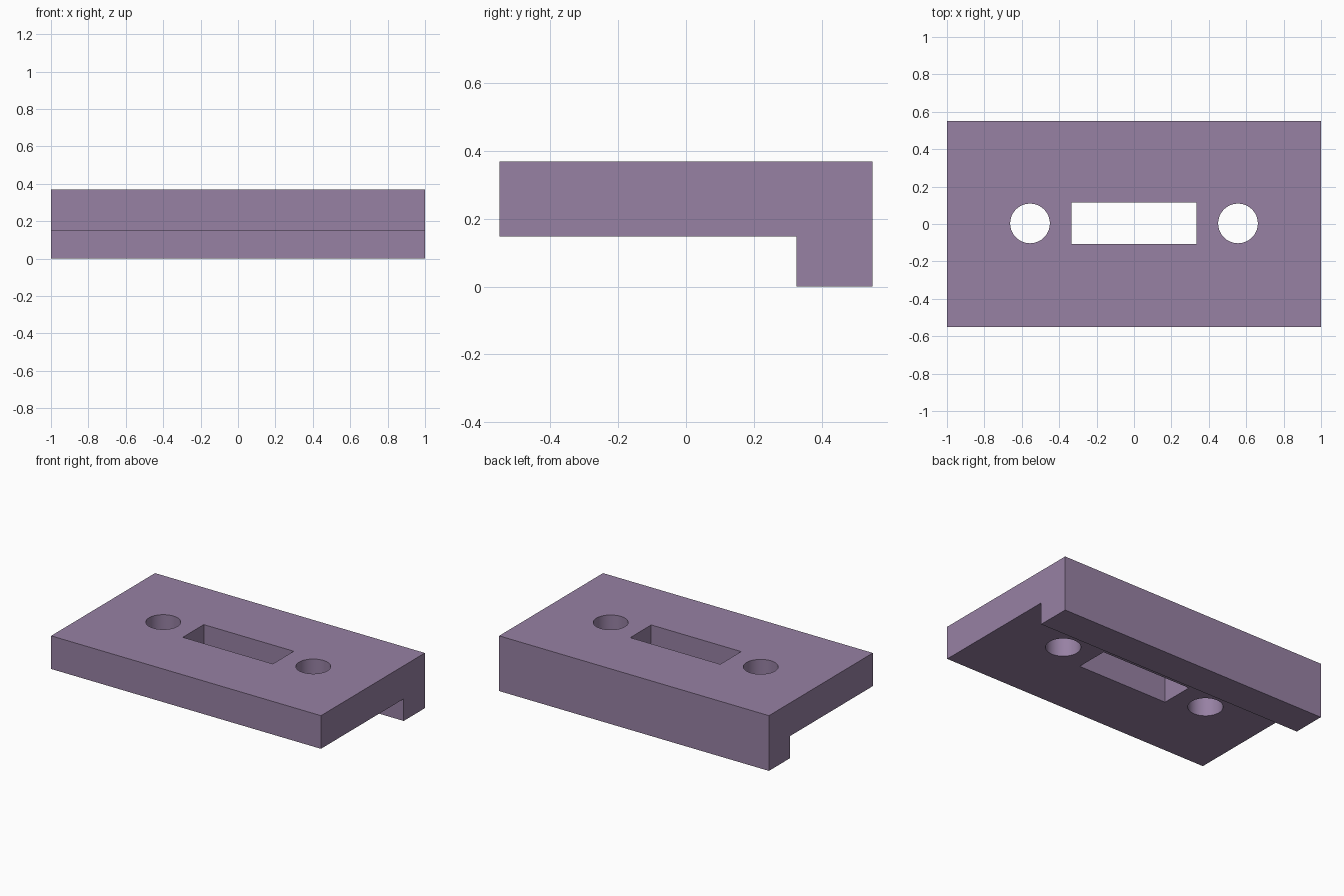
import bpy, bmesh

if "Cube" in bpy.data.objects:
    bpy.data.objects.remove(bpy.data.objects["Cube"])

CUT_Y = 0.003       # centre line of the openings
HOLE_X, HOLE_R = 0.556, 0.106


def extruded_profile(name, profile, half_width):
    """Extrude a (y, z) outline along x."""
    bm = bmesh.new()
    face = bm.faces.new([bm.verts.new((-half_width, y, z)) for y, z in profile])
    moved = bmesh.ops.extrude_face_region(bm, geom=[face])["geom"]
    verts = [v for v in moved if isinstance(v, bmesh.types.BMVert)]
    bmesh.ops.translate(bm, verts=verts, vec=(2 * half_width, 0, 0))
    bmesh.ops.recalc_face_normals(bm, faces=bm.faces)
    mesh = bpy.data.meshes.new(name)
    bm.to_mesh(mesh)
    bm.free()
    obj = bpy.data.objects.new(name, mesh)
    bpy.context.collection.objects.link(obj)
    return obj


def cut(target, cutter):
    """Subtract the cutter from the target, then remove the cutter."""
    cutter.hide_render = True
    mod = target.modifiers.new("opening", 'BOOLEAN')
    mod.operation, mod.solver, mod.object = 'DIFFERENCE', 'EXACT', cutter
    bpy.ops.object.select_all(action='DESELECT')
    bpy.context.view_layer.objects.active = target
    target.select_set(True)
    bpy.ops.object.modifier_apply(modifier=mod.name)
    bpy.data.objects.remove(cutter)


# Plate with a full-width lip under the back edge
plate = extruded_profile("lipped_plate", [
    (-0.55, 0.148), (0.326, 0.148), (0.326, 0), (0.55, 0), (0.55, 0.37), (-0.55, 0.37)], 1.0)

# Central rectangular slot
bpy.ops.mesh.primitive_cube_add(size=1, location=(0, CUT_Y, 0.25))
slot = bpy.context.object
slot.name = "slot_cutter"
slot.scale = (0.667, 0.222, 1)
cut(plate, slot)

# Round screw holes either side of the slot
for side in (-1, 1):
    bpy.ops.mesh.primitive_cylinder_add(vertices=64, radius=HOLE_R, depth=1,
                                        location=(side * HOLE_X, CUT_Y, 0.25))
    hole = bpy.context.object
    hole.name = "hole_cutter"
    cut(plate, hole)

bpy.ops.object.shade_smooth_by_angle()

# Muted purple finish
purple = bpy.data.materials.new("muted_purple")
purple.diffuse_color = (0.31, 0.22, 0.37, 1)
purple.use_nodes = True
purple.node_tree.nodes["Principled BSDF"].inputs["Base Color"].default_value = purple.diffuse_color
plate.data.materials.clear()
plate.data.materials.append(purple)
